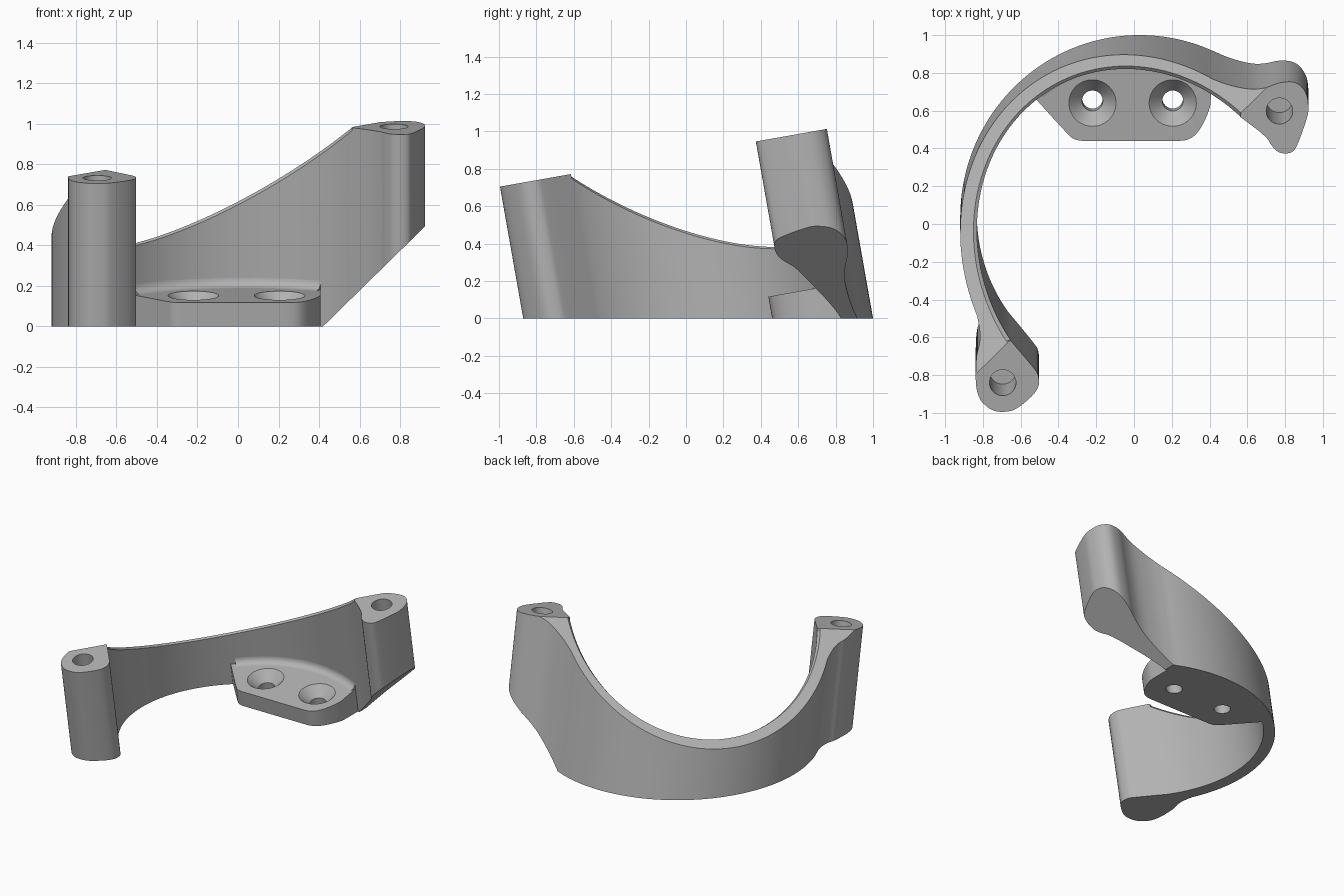
import bpy, bmesh, math
from mathutils import Vector, Matrix

cube = bpy.data.objects.get("Cube")
if cube:
    bpy.data.objects.remove(cube)

TILT = Matrix.Rotation(math.radians(10), 4, 'X')   # whole bracket leans to the front
TOP, PLATE_TOP = 0.867, 0.0385                     # heights along the leaning axis
CX, OUT_Y, IN_Y, R_OUT, R_IN = 0.03, 0.035, 0.05, 0.95, 0.862

grey = bpy.data.materials.new("grey")
grey.use_nodes = True
grey.diffuse_color = (0.45, 0.45, 0.45, 1)
grey.node_tree.nodes["Principled BSDF"].inputs["Base Color"].default_value = (0.45, 0.45, 0.45, 1)


def arc(cy, r, a, b, n=60):
    angles = [math.radians(a + (b - a) * i / n) for i in range(n + 1)]
    return [(CX + r * math.cos(t), cy + r * math.sin(t)) for t in angles]


def rounded(pts, rounds=3):
    """Corner cutting that keeps both ends."""
    for _ in range(rounds):
        out = [pts[0]]
        for (ax, ay), (bx, by) in zip(pts, pts[1:]):
            out += [(ax * .75 + bx * .25, ay * .75 + by * .25),
                    (ax * .25 + bx * .75, ay * .25 + by * .75)]
        pts = out + [pts[-1]]
    return pts


def prism(profile, low, high):
    bm = bmesh.new()
    face = bm.faces.new([bm.verts.new((x, y, low)) for x, y in profile])
    ext = bmesh.ops.extrude_face_region(bm, geom=[face])
    bmesh.ops.translate(bm, vec=(0, 0, high - low),
                        verts=[v for v in ext["geom"] if isinstance(v, bmesh.types.BMVert)])
    bmesh.ops.recalc_face_normals(bm, faces=bm.faces[:])
    return bm


def slice_off(bm, point, normal):
    """Remove everything on the normal's side and cap the cut."""
    cut = bmesh.ops.bisect_plane(bm, geom=bm.verts[:] + bm.edges[:] + bm.faces[:], dist=1e-5,
                                 plane_co=point, plane_no=normal, clear_outer=True)
    edges = [e for e in cut["geom_cut"] if isinstance(e, bmesh.types.BMEdge) and e.is_boundary]
    bmesh.ops.holes_fill(bm, edges=edges, sides=0)
    bmesh.ops.recalc_face_normals(bm, faces=bm.faces[:])


def finish(name, bm):
    mesh = bpy.data.meshes.new(name)
    bm.to_mesh(mesh)
    bm.free()
    mesh.materials.append(grey)
    obj = bpy.data.objects.new(name, mesh)
    bpy.context.collection.objects.link(obj)
    return obj


def activate(obj):
    bpy.ops.object.select_all(action='DESELECT')
    obj.select_set(True)
    bpy.context.view_layer.objects.active = obj


def revolve(section, cx, cy, a, b, n):
    """Closed solid from an (r, w) section turned about the leaning axis."""
    bm = bmesh.new()
    full = abs(b - a) >= 360
    rings = []
    for i in range(n if full else n + 1):
        t = math.radians(a + (b - a) * i / n)
        rings.append([bm.verts.new((cx + r * math.cos(t), cy + r * math.sin(t), w))
                      for r, w in section])
    m = len(section)
    pairs = list(zip(rings, rings[1:])) + ([(rings[-1], rings[0])] if full else [])
    for p, q in pairs:
        for j in range(m - 1 if full else m):
            k = (j + 1) % m
            bm.faces.new((p[j], q[j], q[k], p[k]))
    ends = ([r[0] for r in rings], [r[-1] for r in rings]) if full else (rings[0], rings[-1])
    for loop in ends:
        bm.faces.new(loop)
    bmesh.ops.recalc_face_normals(bm, faces=bm.faces[:])
    bm.transform(TILT)
    return bm


def drill(obj, section, x, y):
    cutter = finish("hole_cutter", revolve(section, x, y, 0, 360, 48))
    cutter.hide_render = True
    mod = obj.modifiers.new("hole", 'BOOLEAN')
    mod.operation, mod.solver, mod.object = 'DIFFERENCE', 'EXACT', cutter
    activate(obj)
    bpy.ops.object.modifier_apply(modifier=mod.name)
    bpy.data.objects.remove(cutter)


# Curved wall with a post at each end
outer = arc(OUT_Y, R_OUT, 205, 66)
inner = arc(IN_Y, R_IN, 54, 216)
tall_post = rounded([outer[-1], (.5, .88), (.62, .868), (.7, .884), (.77, .915), (.86, .92),
                     (.915, .86), (.925, .78), (.92, .73), (.86, .56), (.83, .532),
                     (.77, .532), (.73, .57), (.7, .625), inner[0]])
short_post = rounded([inner[-1], (-.53, -.62), (-.503, -.66), (-.503, -.74), (-.62, -.845),
                      (-.69, -.86), (-.76, -.85), (-.838, -.77), (-.838, -.57),
                      (-.815, -.5), (-.815, -.44), outer[0]])
body = prism(outer + tall_post[1:-1] + inner + short_post[1:-1], -0.6, TOP)

# Sloping rim, falling away from the line between the posts
drop = 0.77
rim_normal = Vector((-drop / math.sqrt(2), drop / math.sqrt(2), 1)).normalized()
slice_off(body, (0, 0, 0.967), rim_normal)

# Narrow chamfer along the inner rim edge
body.normal_update()
lip = []
for e in body.edges:
    if len(e.link_faces) == 2:
        on_rim = [f.normal.dot(rim_normal) > 0.999 for f in e.link_faces]
        radii = [math.hypot(v.co.x - CX, v.co.y - IN_Y) for v in e.verts]
        if any(on_rim) and not all(on_rim) and all(abs(r - R_IN) < 0.002 for r in radii):
            lip.append(e)
bmesh.ops.bevel(body, geom=lip, offset=0.02, segments=1, affect='EDGES', clamp_overlap=False)

# Flat base and the slanted underside of the tall post
body.transform(TILT)
slice_off(body, (0, 0, 0), (0, 0, -1))
slice_off(body, (0.42, 0, 0), (1, 0, -1.02))
wall = finish("curved_wall_with_posts", body)

# Blind holes in the post tops
for x, y in ((.77, .76), (-.695, -.7)):
    drill(wall, [(.07, TOP - .35), (.07, TOP + .1)], x, y)

# Mounting plate
front_edge = rounded([(-.57, .735), (-.365, .505), (-.315, .454), (-.22, .454), (.18, .454),
                      (.29, .454), (.35, .51), (.405, .63), (.407, .7), (.407, .86)])
plate_bm = prism(front_edge + arc(.045, .9, 66, 128, 30), -0.4, PLATE_TOP)
plate_bm.transform(TILT)
slice_off(plate_bm, (0, 0, 0), (0, 0, -1))
plate = finish("mounting_plate", plate_bm)

# Countersunk screw holes
for x in (-.22, .205):
    drill(plate, [(.055, -.4), (.055, PLATE_TOP - .07), (.125, PLATE_TOP), (.125, PLATE_TOP + .1)],
          x, .657)

# Fillet between plate and wall
f = 0.045
curve = [(R_IN - f + f * math.sin(t), PLATE_TOP + f - f * math.cos(t))
         for t in (math.radians(15 * i) for i in range(7))]
section = curve + [(R_IN + .01, PLATE_TOP + f), (R_IN + .01, PLATE_TOP - .01),
                   (R_IN - f, PLATE_TOP - .01)]
fillet = finish("plate_fillet", revolve(section, CX, IN_Y, 64, 129, 40))

for obj in (wall, plate, fillet):
    activate(obj)
    bpy.ops.object.shade_smooth_by_angle(angle=math.radians(30))
